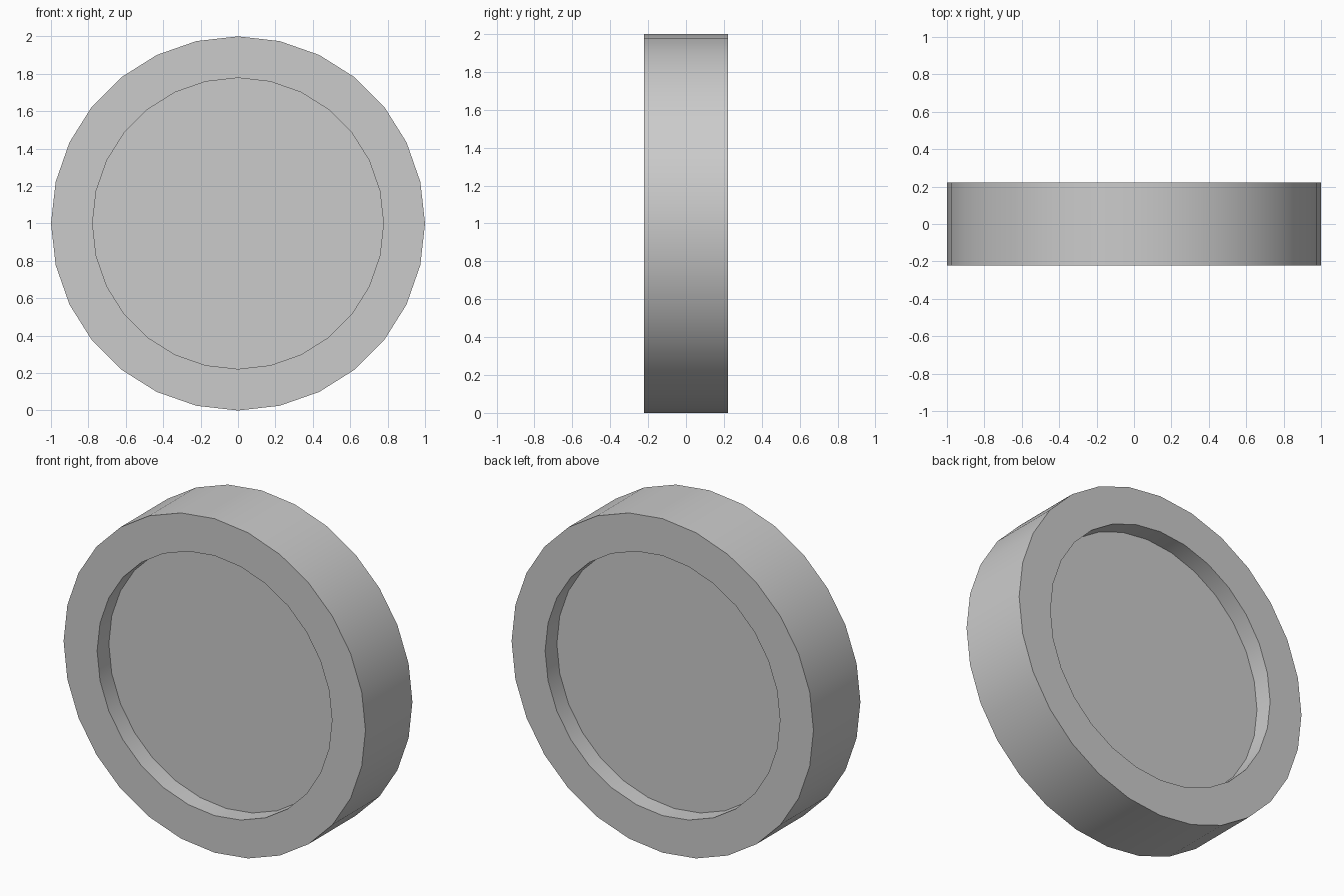
import bpy, bmesh
from math import sin, cos, tau, radians

if "Cube" in bpy.data.objects:
    bpy.data.objects.remove(bpy.data.objects["Cube"])

SIDES = 28
R_OUT, R_IN = 1.0, 0.778      # rim outer and inner radius
HALF, FLOOR = 0.222, 0.111    # half width of rim, half thickness of the centre disc

# Profile (radius, y) from front recess floor, around the rim, to back recess floor
profile = [(R_IN, -FLOOR), (R_IN, -HALF), (R_OUT, -HALF),
           (R_OUT, HALF), (R_IN, HALF), (R_IN, FLOOR)]

bm = bmesh.new()
rings = [[bm.verts.new((r * cos(tau * i / SIDES), y, 1 + r * sin(tau * i / SIDES)))
          for i in range(SIDES)] for r, y in profile]

# Skin between neighbouring rings
for a, b in zip(rings, rings[1:]):
    for i in range(SIDES):
        j = (i + 1) % SIDES
        bm.faces.new((a[i], a[j], b[j], b[i]))

# Flat recess floors, front and back
bm.faces.new(rings[0])
bm.faces.new(rings[-1])
bmesh.ops.recalc_face_normals(bm, faces=bm.faces)

mesh = bpy.data.meshes.new("wheel")
bm.to_mesh(mesh)
bm.free()
wheel = bpy.data.objects.new("wheel", mesh)
bpy.context.collection.objects.link(wheel)

# Smooth curved walls, sharp rim edges
bpy.context.view_layer.objects.active = wheel
wheel.select_set(True)
bpy.ops.object.shade_smooth_by_angle(angle=radians(30))
